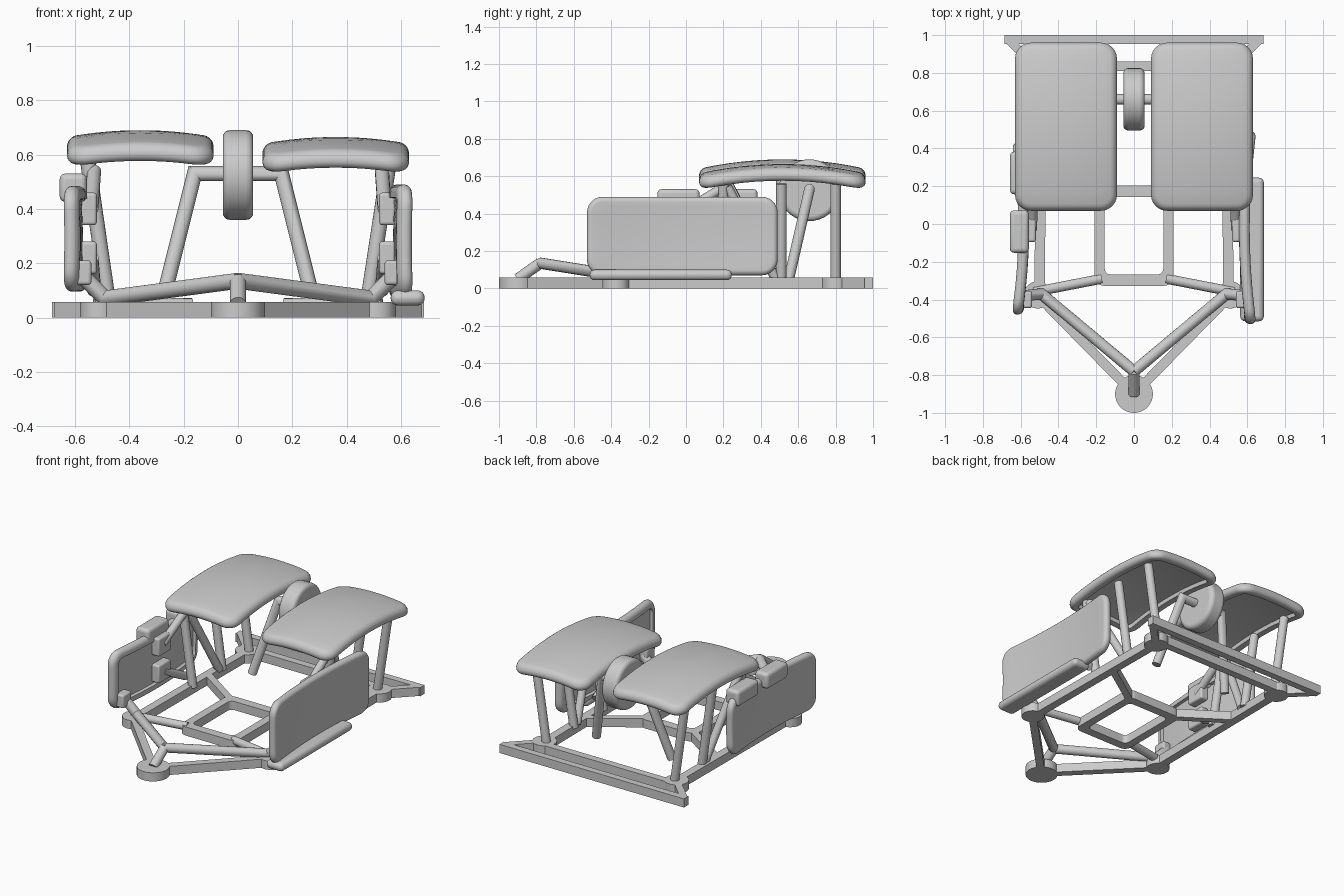
import bpy, bmesh, math
from mathutils import Vector, Matrix

if "Cube" in bpy.data.objects:
    bpy.data.objects.remove(bpy.data.objects["Cube"])

grey = bpy.data.materials.new("plain grey")
grey.use_nodes = True
COLOR = (0.6, 0.6, 0.6, 1)
grey.diffuse_color = COLOR
grey.node_tree.nodes["Principled BSDF"].inputs["Base Color"].default_value = COLOR


def finish(name, bm, angle=35):
    bmesh.ops.recalc_face_normals(bm, faces=bm.faces)
    mesh = bpy.data.meshes.new(name)
    bm.to_mesh(mesh)
    bm.free()
    mesh.materials.append(grey)
    ob = bpy.data.objects.new(name, mesh)
    bpy.context.collection.objects.link(ob)
    bpy.ops.object.select_all(action='DESELECT')
    ob.select_set(True)
    bpy.context.view_layer.objects.active = ob
    bpy.ops.object.shade_smooth_by_angle(angle=math.radians(angle))
    return ob


def bevel(ob, width, segments=4):
    mod = ob.modifiers.new("round", 'BEVEL')
    mod.width, mod.segments = width, segments
    mod.limit_method = 'ANGLE'
    return ob


def tube(name, points, radius=0.03):
    """Round pipe with mitred corners."""
    pts = [Vector(p) for p in points]
    dirs = [(b - a).normalized() for a, b in zip(pts, pts[1:])]
    bm = bmesh.new()
    sides, rings = 16, []
    side = dirs[0].orthogonal().normalized()
    up = dirs[0].cross(side)
    ring = [pts[0] + radius * (side * math.cos(a) + up * math.sin(a))
            for a in (2 * math.pi * i / sides for i in range(sides))]
    rings.append([bm.verts.new(v) for v in ring])
    for i, d in enumerate(dirs):
        last = i == len(dirs) - 1
        normal = d if last else (d + dirs[i + 1]).normalized()
        ring = [v + d * ((pts[i + 1] - v).dot(normal) / d.dot(normal)) for v in ring]
        rings.append([bm.verts.new(v) for v in ring])
    for a, b in zip(rings, rings[1:]):
        for i in range(sides):
            j = (i + 1) % sides
            bm.faces.new((a[i], a[j], b[j], b[i]))
    bm.faces.new(rings[0])
    bm.faces.new(rings[-1])
    return finish(name, bm)


def box(name, centre, size, width):
    bm = bmesh.new()
    bmesh.ops.create_cube(bm, size=1)
    bmesh.ops.transform(bm, verts=bm.verts,
                        matrix=Matrix.Translation(centre) @ Matrix.Diagonal((*size, 1)))
    return bevel(finish(name, bm), width)


def disc(name, centre, radius, depth, axis='Z'):
    bm = bmesh.new()
    bmesh.ops.create_cone(bm, cap_ends=True, segments=40, radius1=radius, radius2=radius, depth=depth)
    turn = Matrix.Rotation(math.pi / 2, 4, 'Y') if axis == 'X' else Matrix()
    bmesh.ops.transform(bm, verts=bm.verts, matrix=Matrix.Translation(centre) @ turn)
    return finish(name, bm)


def flat_bar(name, a, b, width=0.05, height=0.058):
    """Flat floor bar between two plan points."""
    a, b = Vector(a), Vector(b)
    d = b - a
    n = Vector((-d.y, d.x)).normalized() * width / 2
    bm = bmesh.new()
    face = bm.faces.new([bm.verts.new((p.x, p.y, 0)) for p in (a + n, b + n, b - n, a - n)])
    top = bmesh.ops.extrude_face_region(bm, geom=[face])['geom']
    bmesh.ops.translate(bm, vec=(0, 0, height), verts=[v for v in top if isinstance(v, bmesh.types.BMVert)])
    return finish(name, bm)


def outline(hx, hy, radius, steps=10):
    """Rounded rectangle with subdivided edges."""
    corners = [(1, 1), (-1, 1), (-1, -1), (1, -1)]
    pts = []
    for k, (sx, sy) in enumerate(corners):
        c = Vector((sx * (hx - radius), sy * (hy - radius)))
        for i in range(7):
            t = math.pi / 2 * (k + i / 6)
            pts.append(c + radius * Vector((math.cos(t), math.sin(t))))
        nx, ny = corners[(k + 1) % 4]
        t = math.pi / 2 * (k + 1)
        end = Vector((nx * (hx - radius), ny * (hy - radius))) + radius * Vector((math.cos(t), math.sin(t)))
        start = pts[-1]
        pts += [start.lerp(end, i / steps) for i in range(1, steps)]
    return pts


def cushion(name, matrix, hx, hy, corner, r, bend_x, bend_y):
    """Bent pad with a rolled rim and a recessed underside."""
    base = [(r * (1 - math.cos(t)), r * math.sin(t))
            for t in (math.pi / 2 - math.pi * i / 10 for i in range(11))]
    base += [(r + 0.02, -r), (r + 0.024, -r * 0.3)]
    scales = [0.1, 0.3, 0.5, 0.7, 0.87]
    rows = [(base[0], s) for s in scales] + [(p, 1) for p in base]
    rows += [(base[-1], s) for s in reversed(scales)]
    bm = bmesh.new()
    rings = []
    for (inset, z), s in rows:
        ring = []
        for p in outline(hx - inset, hy - inset, max(corner - inset, 0.015)):
            q = p * s
            lift = bend_x * (q.x / hx) ** 2 + bend_y * (q.y / hy) ** 2
            ring.append(bm.verts.new((q.x, q.y, z + lift)))
        rings.append(ring)
    n = len(rings[0])
    for a, b in zip(rings, rings[1:]):
        for i in range(n):
            j = (i + 1) % n
            bm.faces.new((a[i], a[j], b[j], b[i]))
    bm.faces.new(rings[0])
    bm.faces.new(rings[-1])
    bmesh.ops.transform(bm, verts=bm.verts, matrix=matrix)
    return finish(name, bm, 40)


# Wheel on its bent axle frame
bevel(disc("wheel", (0, 0.66, 0.525), 0.165, 0.112, 'X'), 0.025)
tube("axle_frame", [(-0.28, 0.55, 0.05), (-0.16, 0.66, 0.53), (0.16, 0.66, 0.53), (0.28, 0.55, 0.05)], 0.028)

# Floor frame
disc("front_hub", (0, -0.9, 0.029), 0.1, 0.058)
flat_bar("back_bar", (-0.685, 0.977), (0.685, 0.977), 0.046)
flat_bar("rear_cross_bar", (-0.5, 0.835), (0.5, 0.835))
bm = bmesh.new()
loops = []
for hx, hy, rad in ((0.21, 0.265, 0.05), (0.155, 0.205, 0.03)):
    for z in (0, 0.058):
        loops.append([bm.verts.new((p.x, p.y - 0.062, z)) for p in outline(hx, hy, rad)])
for a, b in ((0, 1), (1, 3), (3, 2), (2, 0)):
    for i in range(len(loops[0])):
        j = (i + 1) % len(loops[0])
        bm.faces.new((loops[a][i], loops[a][j], loops[b][j], loops[b][i]))
finish("centre_frame", bm)

# Front V pipe and its short leg
tube("front_leg", [(0, -0.9, 0.05), (0, -0.78, 0.135)])

for side, s in (("left", 1), ("right", -1)):
    def m(x, y, z, s=s):
        return (s * x, y, z)

    # Floor bars and hubs
    disc(side + "_front_side_hub", m(0.51, -0.375, 0.029), 0.072, 0.058)
    disc(side + "_rear_hub", m(0.49, 0.8, 0.029), 0.075, 0.058)
    flat_bar(side + "_front_bar", (0, -0.9), (s * 0.51, -0.38))
    flat_bar(side + "_rail", (s * 0.5, -0.38), (s * 0.49, 0.8), 0.055)
    flat_bar(side + "_rear_corner", (s * 0.665, 0.975), (s * 0.49, 0.8), 0.045)
    flat_bar(side + "_rear_brace", (s * 0.18, 0.17), (s * 0.49, 0.38), 0.045)
    tube(side + "_floor_pipe", [m(0.53, -0.36, 0.05), m(0.17, -0.29, 0.045)], 0.026)
    tube(side + "_v_pipe", [m(0, -0.78, 0.135), m(0.49, -0.37, 0.07), m(0.58, -0.38, 0.16)])

    # Seat and its posts
    drop = 0 if s < 0 else -0.025
    cushion(side + "_seat", Matrix.Translation(m(0.36, 0.515, 0.655 + drop)),
            0.27, 0.445, 0.085, 0.035, -0.025, -0.05)
    for y in (0.2, 0.51, 0.8):
        tube("%s_seat_post_%d" % (side, y * 10), [m(0.475, y, 0.04), m(0.555, y, 0.585 + drop)], 0.028)
    tube(side + "_seat_brace", [m(0.475, 0.48, 0.05), m(0.55, 0.22, 0.57 + drop)], 0.026)

    # Panel joints
    for z, zt in ((0.4, 0.54), (0.22, 0.1)):
        box("%s_panel_block_%d" % (side, z * 100), m(0.55, -0.03, z), (0.06, 0.13, 0.12), 0.012)
        tube("%s_panel_arm_%d" % (side, z * 100), [m(0.54, -0.03, z), m(0.53, 0.2, zt)], 0.026)
    box(side + "_lower_block", m(0.57, -0.4, 0.165), (0.06, 0.09, 0.09), 0.012)

    # Side panel, bowed inward, recess facing in
    half, cy, cz, hz = (0.51, -0.02, 0.28, 0.21) if s > 0 else (0.455, -0.025, 0.29, 0.195)
    turn = Matrix(((0, 0, s), (0, 1, 0), (1, 0, 0))).to_4x4()
    cushion(side + "_panel", Matrix.Translation(m(0.58, cy, cz)) @ turn,
            hz, half, 0.085, 0.028, 0.006, 0.036)

# Outer parts that differ from side to side
box("left_foot_roll", (0.625, -0.135, 0.072), (0.125, 0.76, 0.056), 0.026)
for y in (-0.04, 0.27):
    box("right_top_block_%d" % (y * 100), (-0.607, y, 0.478), (0.1, 0.225, 0.105), 0.022)
